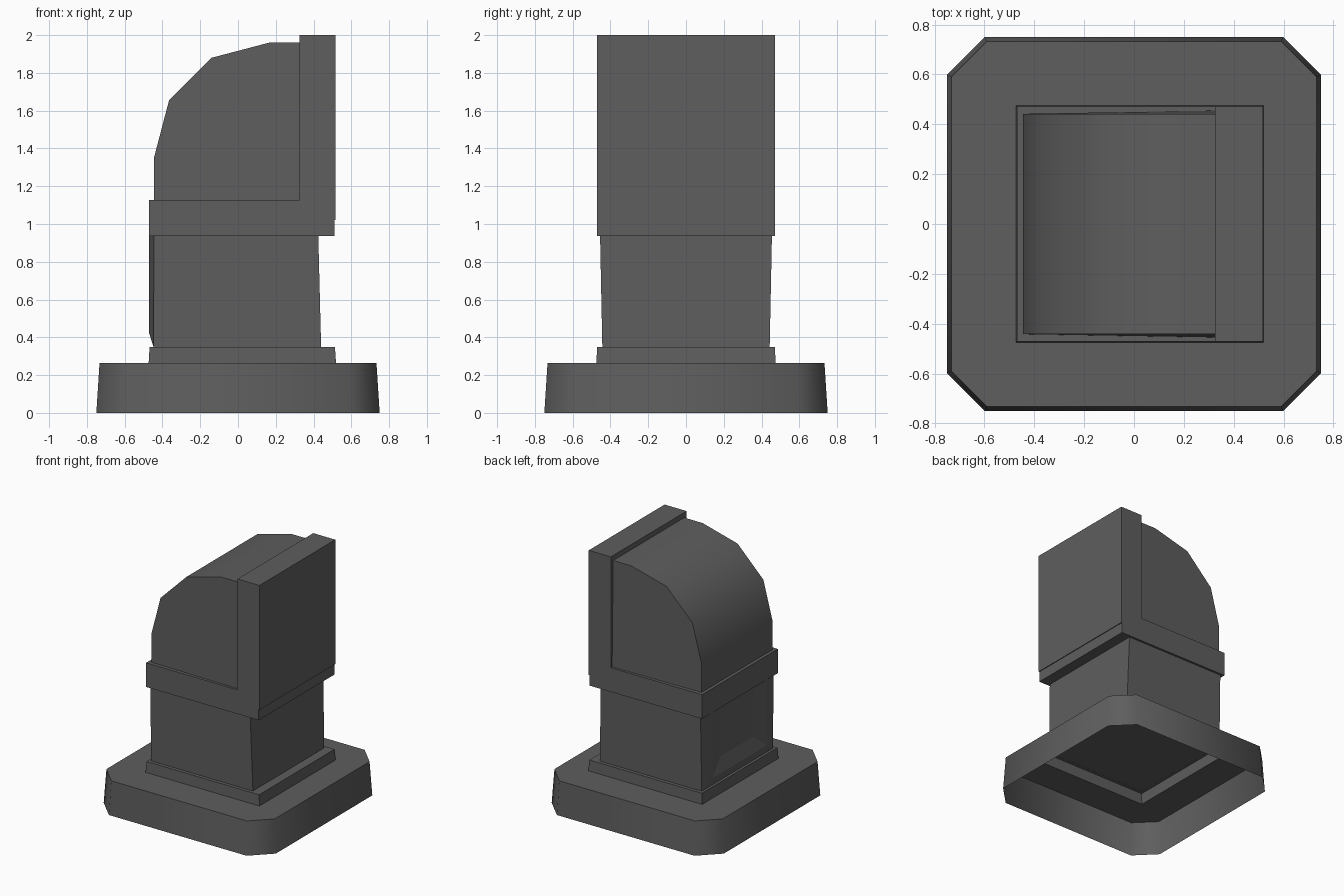
import bpy, bmesh, math

if "Cube" in bpy.data.objects:
    bpy.data.objects.remove(bpy.data.objects["Cube"])

grey = bpy.data.materials.new("dark_grey")
grey.diffuse_color = (0.112, 0.112, 0.112, 1)
grey.use_nodes = True
grey.node_tree.nodes["Principled BSDF"].inputs["Base Color"].default_value = grey.diffuse_color


def finish(name, bm, angle=None):
    bmesh.ops.recalc_face_normals(bm, faces=bm.faces)
    mesh = bpy.data.meshes.new(name)
    bm.to_mesh(mesh)
    bm.free()
    mesh.materials.append(grey)
    ob = bpy.data.objects.new(name, mesh)
    bpy.context.collection.objects.link(ob)
    if angle:
        bpy.ops.object.select_all(action='DESELECT')
        ob.select_set(True)
        bpy.context.view_layer.objects.active = ob
        bpy.ops.object.shade_smooth_by_angle(angle=math.radians(angle))
    return ob


def ring(bm, pts):
    return [bm.verts.new(p) for p in pts]


def bridge(bm, a, b):
    n = len(a)
    for i in range(n):
        j = (i + 1) % n
        bm.faces.new((a[i], a[j], b[j], b[i]))


def rect(x0, x1, y, z):
    return [(x1, y, z), (x0, y, z), (x0, -y, z), (x1, -y, z)]


def octagon(r, c, z):
    return [(c, r, z), (-c, r, z), (-r, c, z), (-r, -c, z),
            (-c, -r, z), (c, -r, z), (r, -c, z), (r, c, z)]


def extrude_profile(name, profile, y, angle=None, wide=None):
    """Extrude an x/z profile across y; 'wide' = {index: own y}."""
    wide = wide or {}
    bm = bmesh.new()
    a, b = [ring(bm, [(x, s * wide.get(i, y), z)
                      for i, (x, z) in enumerate(profile)]) for s in (-1, 1)]
    bridge(bm, a, b)
    bm.faces.new(a)
    bm.faces.new(b[::-1])
    return finish(name, bm, angle)


# Plinth with open underside, stepping up to a closed collar
bm = bmesh.new()
low = ring(bm, octagon(0.75, 0.60, 0))
top = ring(bm, octagon(0.733, 0.59, 0.265))
c_low = ring(bm, rect(-0.473, 0.519, 0.475, 0.265))
c_top = ring(bm, rect(-0.468, 0.513, 0.47, 0.35))
bridge(bm, low, top)
bridge(bm, c_low, c_top)
bm.faces.new(c_top)
for k in range(4):
    # octagon corner k has vertices 2k-1 and 2k
    bm.faces.new((top[2 * k - 1], top[2 * k], c_low[k]))
    n = (k + 1) % 4
    bm.faces.new((top[2 * k], top[2 * k + 1], c_low[n], c_low[k]))
finish("plinth", bm, 50)

# Column, with a shallow sloped recess in its left face running up to the head
bm = bmesh.new()
b = ring(bm, rect(-0.447, 0.44, 0.443, 0.349))
t = ring(bm, rect(-0.445, 0.425, 0.455, 0.941))
bm.faces.new(t)
for i in (0, 2, 3):
    j = (i + 1) % 4
    bm.faces.new((b[i], b[j], t[j], t[i]))
outer = [t[1], b[1], b[2], t[2]]
for x, y, z0 in ((-0.47, 0.335, 0.42), (-0.44, 0.205, 0.53)):
    inner = ring(bm, [(x, y, 0.941), (x, y, z0), (x, -y, z0), (x, -y, 0.941)])
    for i in range(3):
        bm.faces.new((outer[i], outer[i + 1], inner[i + 1], inner[i]))
    outer = inner
bm.faces.new(outer)
finish("column", bm)

# L-shaped head: shelf and upright back plate
extrude_profile("head_frame", [
    (-0.47, 0.937), (0.511, 0.937), (0.511, 1.02), (0.517, 1.02), (0.517, 2.0),
    (0.325, 2.0), (0.325, 1.127), (-0.47, 1.127)], 0.472)

# Rounded hood sitting in the frame
extrude_profile("hood", [
    (0.325, 1.127), (0.325, 1.96), (0.165, 1.96), (-0.14, 1.88),
    (-0.365, 1.655), (-0.445, 1.35), (-0.445, 1.127)], 0.442, 40, {0: 0.455})
